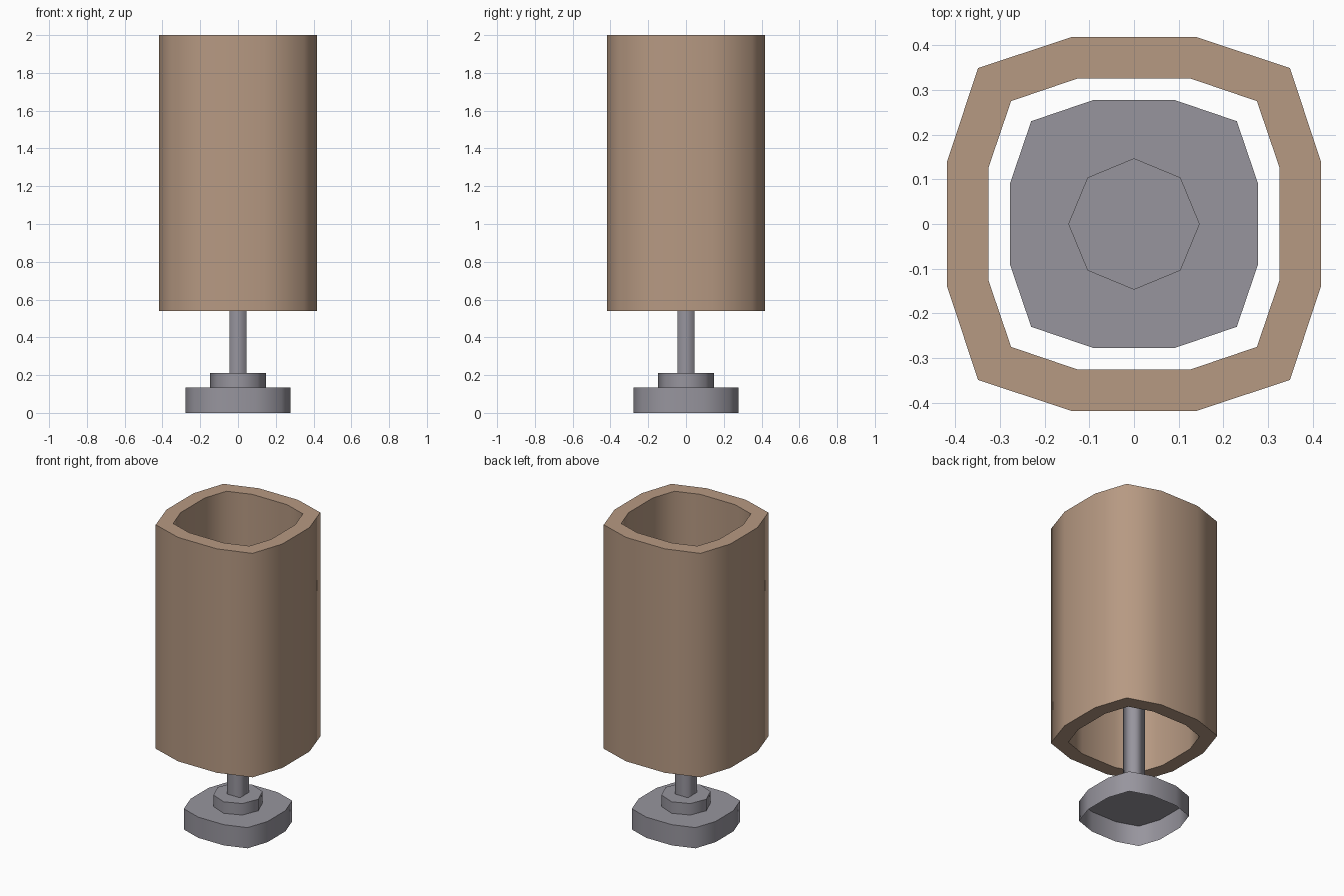
import bpy
import bmesh
import math

old = bpy.data.objects.get("Cube")
if old:
    bpy.data.objects.remove(old, do_unlink=True)


def make_material(name, rgb):
    mat = bpy.data.materials.new(name)
    mat.use_nodes = True
    colour = (*rgb, 1.0)
    mat.diffuse_color = colour
    mat.node_tree.nodes["Principled BSDF"].inputs["Base Color"].default_value = colour
    return mat


tan = make_material("tan fabric", (0.47, 0.32, 0.225))
grey = make_material("grey metal", (0.31, 0.30, 0.34))


def rounded_square(half, corner, flat):
    """Twelve-sided outline, counter-clockwise: three points per quadrant."""
    quadrant = [(half, flat), (corner, corner), (flat, half)]
    points = []
    for _ in range(4):
        points += quadrant
        quadrant = [(-y, x) for x, y in quadrant]
    return points


def polygon(sides, radius, turn=0.0):
    angles = [turn + math.tau * i / sides for i in range(sides)]
    return [(radius * math.cos(a), radius * math.sin(a)) for a in angles]


def build(name, rings, mat, cap_top=False, closed=False, crease=80):
    """Skin a stack of (outline, height) rings and shade the walls smooth."""
    bm = bmesh.new()
    loops = [[bm.verts.new((x, y, z)) for x, y in outline] for outline, z in rings]
    pairs = list(zip(loops, loops[1:]))
    if closed:
        pairs.append((loops[-1], loops[0]))
    for low, high in pairs:
        n = len(low)
        for i in range(n):
            j = (i + 1) % n
            bm.faces.new((low[i], low[j], high[j], high[i]))
    if cap_top:
        bm.faces.new(loops[-1])
    mesh = bpy.data.meshes.new(name)
    bm.to_mesh(mesh)
    bm.free()
    mesh.materials.append(mat)
    obj = bpy.data.objects.new(name, mesh)
    bpy.context.collection.objects.link(obj)
    bpy.ops.object.select_all(action="DESELECT")
    obj.select_set(True)
    bpy.context.view_layer.objects.active = obj
    bpy.ops.object.shade_smooth_by_angle(angle=math.radians(crease))
    return obj


# Foot: hollow underneath
foot = rounded_square(0.277, 0.23, 0.092)
build("foot", [(foot, 0.0), (foot, 0.135)], grey, cap_top=True)

# Collar on the foot
collar = polygon(8, 0.147)
build("collar", [(collar, 0.135), (collar, 0.21)], grey, cap_top=True)

# Square stem, open at the top
stem = polygon(4, 0.046 * math.sqrt(2), math.pi / 4)
build("stem", [(stem, 0.21), (stem, 1.2)], grey, crease=120)

# Thick shade, open at both ends
outer = rounded_square(0.418, 0.349, 0.14)
inner = rounded_square(0.326, 0.275, 0.125)
build("lamp_shade",
      [(outer, 0.54), (outer, 2.0), (inner, 2.0), (inner, 0.54)],
      tan, closed=True)
